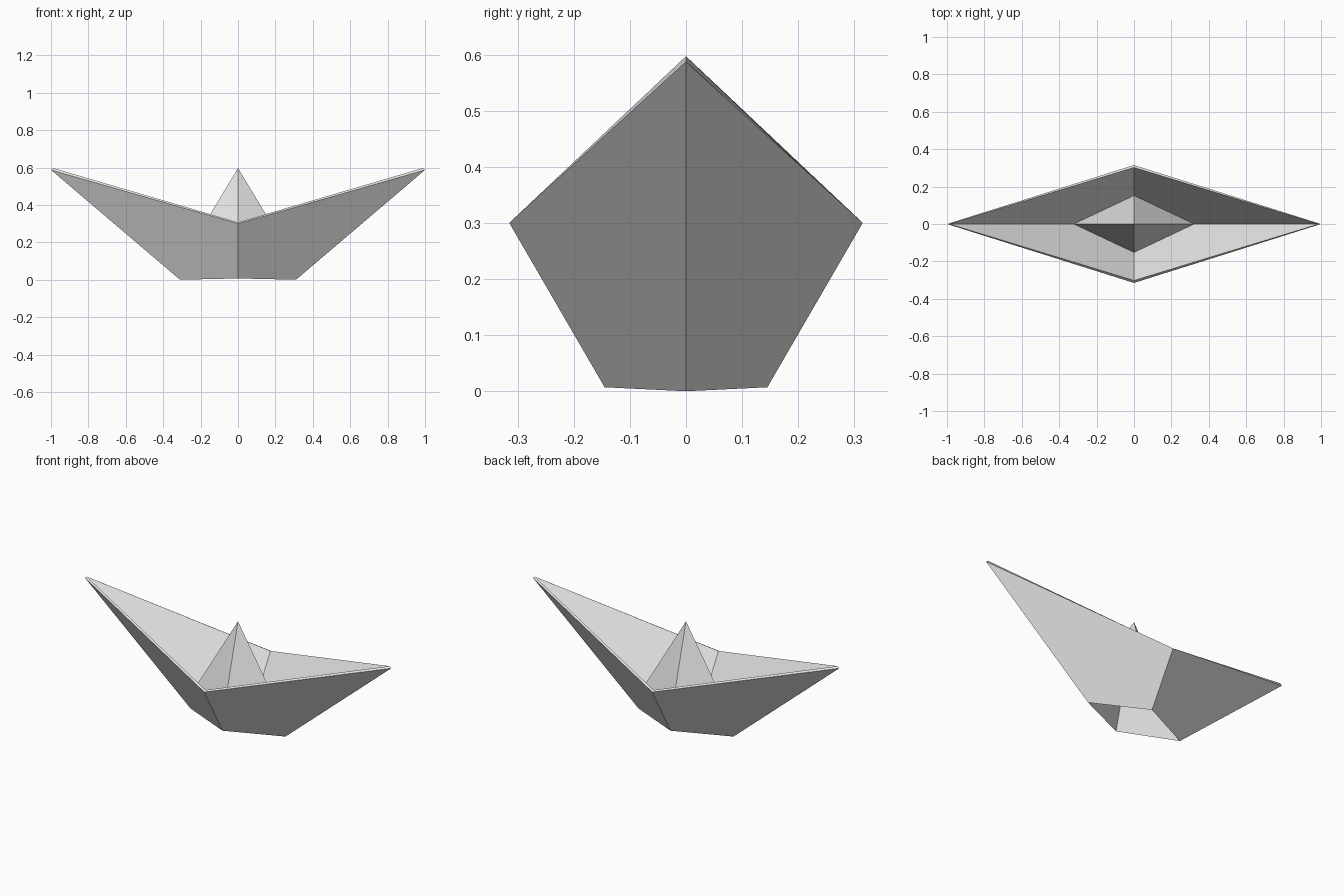
import bpy
import bmesh

cube = bpy.data.objects.get("Cube")
if cube:
    bpy.data.objects.remove(cube, do_unlink=True)

paper = bpy.data.materials.new("light_grey_paper")
paper.use_nodes = True
colour = (0.8, 0.8, 0.8, 1)
paper.diffuse_color = colour
paper.node_tree.nodes["Principled BSDF"].inputs["Base Color"].default_value = colour


def diamond(bm, x, x_height, y, y_height):
    """Four corners of a diamond ring, counter-clockwise from +x."""
    corners = [(x, 0, x_height), (0, y, y_height), (-x, 0, x_height), (0, -y, y_height)]
    return [bm.verts.new(c) for c in corners]


def bridge(bm, lower, upper):
    """Join two diamond rings with four folded panels."""
    for i in range(4):
        j = (i + 1) % 4
        bm.faces.new((lower[i], lower[j], upper[j], upper[i]))


def tent(bm, ring, height):
    """Close a diamond ring with a four-sided peak."""
    apex = bm.verts.new((0, 0, height))
    for i in range(4):
        bm.faces.new((ring[i], ring[(i + 1) % 4], apex))


bm = bmesh.new()
# Underside of the sheet: hollow peak, hull outside
base = diamond(bm, 0.31, 0.0, 0.145, 0.007)
outer_rim = diamond(bm, 1.0, 0.587, 0.315, 0.3)
# Upper side of the sheet: rim edge, hull inside, central peak
inner_rim = diamond(bm, 0.988, 0.597, 0.302, 0.307)
crease = diamond(bm, 0.322, 0.063, 0.152, 0.045)

tent(bm, base, 0.57)
bridge(bm, base, outer_rim)
bridge(bm, outer_rim, inner_rim)
bridge(bm, inner_rim, crease)
tent(bm, crease, 0.597)
bmesh.ops.recalc_face_normals(bm, faces=bm.faces[:])

mesh = bpy.data.meshes.new("folded_boat")
bm.to_mesh(mesh)
bm.free()
mesh.materials.append(paper)
boat = bpy.data.objects.new("folded_boat", mesh)
bpy.context.collection.objects.link(boat)
